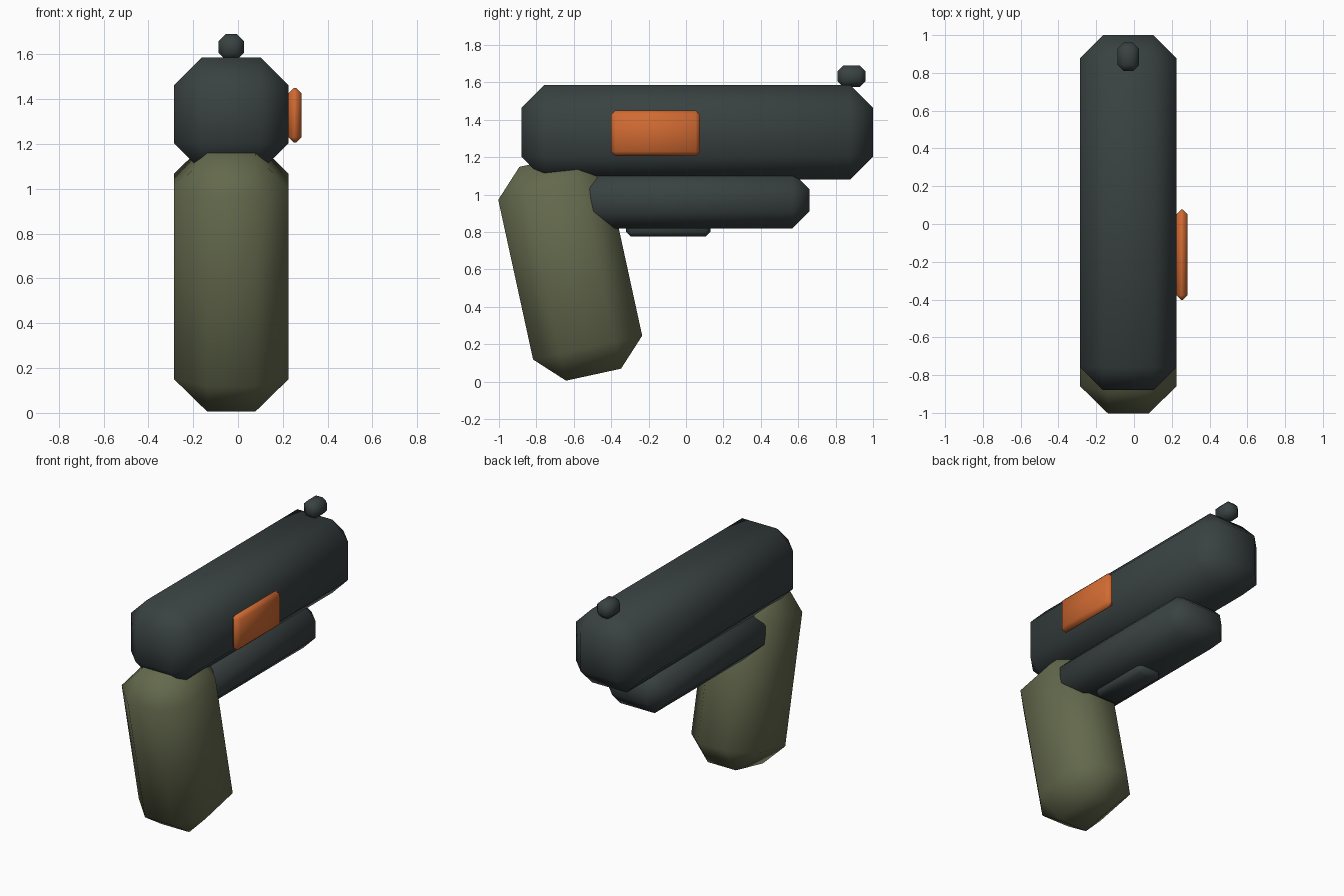
import bpy
import bmesh
from math import radians
from mathutils import Matrix, Vector

cube = bpy.data.objects.get("Cube")
if cube:
    bpy.data.objects.remove(cube, do_unlink=True)


def make_material(name, color):
    mat = bpy.data.materials.new(name)
    mat.use_nodes = True
    mat.diffuse_color = (*color, 1)
    mat.node_tree.nodes["Principled BSDF"].inputs["Base Color"].default_value = (*color, 1)
    return mat


slate = make_material("dark slate", (0.041, 0.053, 0.053))
olive = make_material("olive green", (0.125, 0.14, 0.073))
orange = make_material("orange", (0.64, 0.145, 0.032))


def chamfered_box(name, center, size, chamfer, mat, tilt=0):
    """Smooth-shaded box with single-segment chamfers on every edge."""
    bm = bmesh.new()
    bmesh.ops.create_cube(bm, size=1)
    bmesh.ops.scale(bm, vec=Vector(size), verts=bm.verts)
    bmesh.ops.bevel(bm, geom=bm.edges[:], offset=chamfer, segments=1,
                    affect='EDGES', clamp_overlap=True)
    bmesh.ops.rotate(bm, cent=(0, 0, 0), verts=bm.verts,
                     matrix=Matrix.Rotation(radians(tilt), 3, 'X'))
    for face in bm.faces:
        face.smooth = True
    mesh = bpy.data.meshes.new(name)
    bm.to_mesh(mesh)
    bm.free()
    mesh.materials.append(mat)
    obj = bpy.data.objects.new(name, mesh)
    obj.location = center
    bpy.context.collection.objects.link(obj)
    return obj


MID = -0.03  # shared centre line of the body parts

# Main body
chamfered_box("slide", (MID, 0.06, 1.333), (0.51, 1.88, 0.505), 0.122, slate)
chamfered_box("lower_frame", (MID, 0.03, 0.97), (0.44, 1.26, 0.30), 0.09, slate)

# Handle leaning back
chamfered_box("grip", (MID, -0.619, 0.609), (0.51, 0.597, 1.17), 0.148, olive, tilt=12.3)

# Small fittings
chamfered_box("under_catch", (MID, -0.095, 0.825), (0.18, 0.45, 0.10), 0.025, slate)
chamfered_box("sight", (MID, 0.885, 1.633), (0.115, 0.15, 0.115), 0.032, slate)
chamfered_box("side_panel", (0.254, -0.163, 1.328), (0.06, 0.478, 0.244), 0.025, orange)
